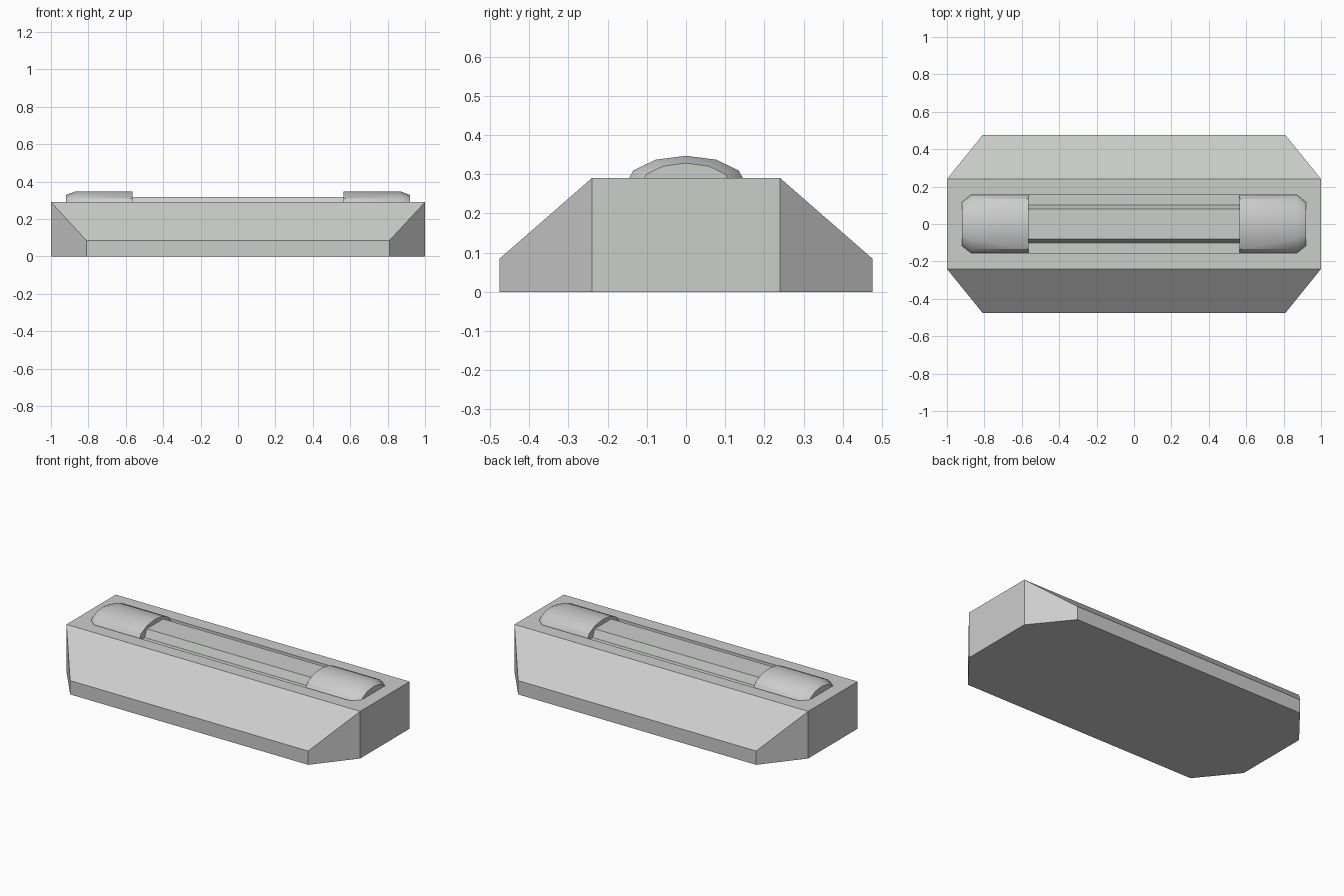
import bpy, bmesh, math

cube = bpy.data.objects.get("Cube")
if cube:
    bpy.data.objects.remove(cube)

grey = bpy.data.materials.new("light_grey")
grey.use_nodes = True
colour = (0.60, 0.61, 0.60, 1)
grey.diffuse_color = colour
grey.node_tree.nodes["Principled BSDF"].inputs["Base Color"].default_value = colour


def make_object(name, bm):
    bmesh.ops.recalc_face_normals(bm, faces=bm.faces)
    mesh = bpy.data.meshes.new(name)
    bm.to_mesh(mesh)
    bm.free()
    mesh.materials.append(grey)
    obj = bpy.data.objects.new(name, mesh)
    bpy.context.collection.objects.link(obj)
    return obj


def loft(name, rings):
    """Skin matching rings of points and close both ends."""
    bm = bmesh.new()
    loops = [[bm.verts.new(p) for p in ring] for ring in rings]
    n = len(loops[0])
    for a, b in zip(loops, loops[1:]):
        for i in range(n):
            j = (i + 1) % n
            bm.faces.new((a[i], a[j], b[j], b[i]))
    bm.faces.new(loops[0])
    bm.faces.new(loops[-1])
    return make_object(name, bm)


# Housing: sloped long sides with clipped vertical corners
TOP = 0.29
bm = bmesh.new()
for sx in (-1, 1):
    for sy in (-1, 1):
        for x, y, z in ((1, 0.24, 0), (1, 0.24, TOP),
                        (0.81, 0.475, 0), (0.81, 0.475, 0.085)):
            bm.verts.new((sx * x, sy * y, z))
bmesh.ops.convex_hull(bm, input=bm.verts)
bmesh.ops.dissolve_limit(bm, angle_limit=0.01, verts=bm.verts, edges=bm.edges)
housing = make_object("housing", bm)

# Shallow recess that holds the lamp
MID = 0.272
outline = [(-0.92, -0.115), (-0.87, -0.156), (0.87, -0.156), (0.92, -0.115),
           (0.92, 0.115), (0.87, 0.156), (-0.87, 0.156), (-0.92, 0.115)]
cutter = loft("recess_cutter", [[(x, y, z) for x, y in outline] for z in (MID, 0.4)])
cutter.hide_render = True
cutter.hide_set(True)
cut = housing.modifiers.new("recess", 'BOOLEAN')
cut.object = cutter
cut.solver = 'EXACT'
bpy.context.view_layer.objects.active = housing
bpy.ops.object.modifier_apply(modifier=cut.name)
bpy.data.objects.remove(cutter)

# Rounded lamp caps: flattened twelve-sided barrels with a tapered outer end
for side, label in ((1, "left"), (-1, "right")):
    rings = []
    for x, scale in ((0.565, 1), (0.87, 1), (0.92, 0.75)):
        rings.append([(side * x, 0.155 * scale * math.sin(k * math.pi / 6),
                       MID + 0.075 * scale * math.cos(k * math.pi / 6))
                      for k in range(12)])
    cap = loft(label + "_lamp_cap", rings)
    bpy.ops.object.select_all(action='DESELECT')
    cap.select_set(True)
    bpy.context.view_layer.objects.active = cap
    bpy.ops.object.shade_smooth_by_angle(angle=math.radians(35))

# Lamp bar between the caps
section = [(-0.105, MID - 0.01), (-0.08, 0.318), (0.08, 0.318), (0.105, MID - 0.01)]
loft("lamp_bar", [[(x, y, z) for y, z in section] for x in (-0.57, 0.57)])
